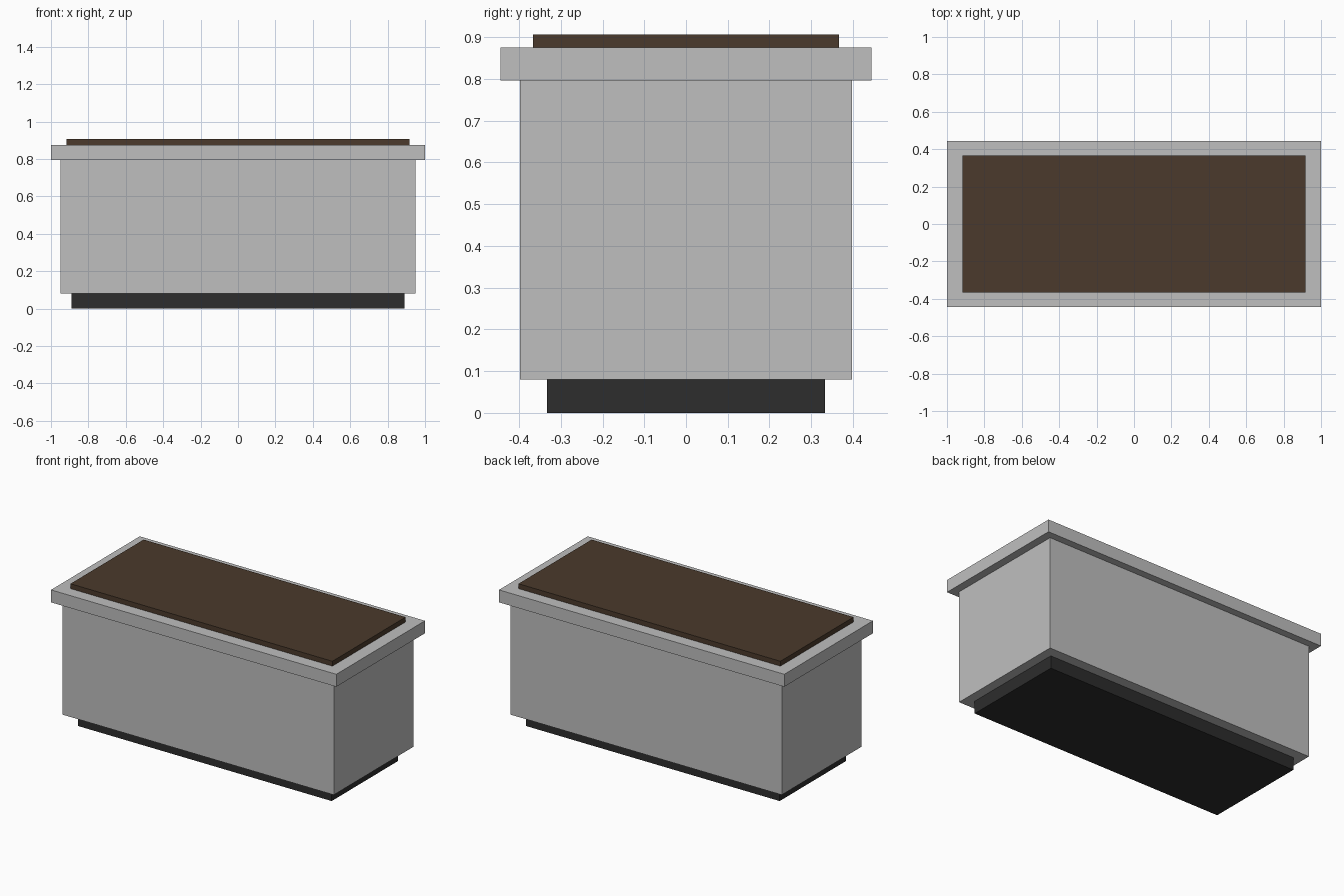
import bpy

if "Cube" in bpy.data.objects:
    bpy.data.objects.remove(bpy.data.objects["Cube"])


def material(name, rgb):
    m = bpy.data.materials.new(name)
    m.diffuse_color = (*rgb, 1.0)
    m.use_nodes = True
    m.node_tree.nodes["Principled BSDF"].inputs["Base Color"].default_value = m.diffuse_color
    return m


def box(name, half_x, half_y, z0, z1, mat):
    bpy.ops.mesh.primitive_cube_add(size=2, location=(0, 0, 0))
    ob = bpy.context.object
    ob.name = name
    for v in ob.data.vertices:
        v.co.x *= half_x
        v.co.y *= half_y
        v.co.z = z1 if v.co.z > 0 else z0
    ob.data.materials.append(mat)
    return ob


stone = material("light_grey_stone", (0.52, 0.52, 0.52))
dark = material("dark_grey_base", (0.026, 0.026, 0.026))
soil = material("brown_soil", (0.07, 0.042, 0.025))

# Recessed plinth, main body, overhanging rim and raised soil slab
box("plinth", 0.89, 0.333, 0.0, 0.08, dark)
box("planter_body", 0.95, 0.398, 0.08, 0.796, stone)
box("rim", 1.0, 0.444, 0.796, 0.875, stone)
box("soil_slab", 0.918, 0.366, 0.875, 0.906, soil)
